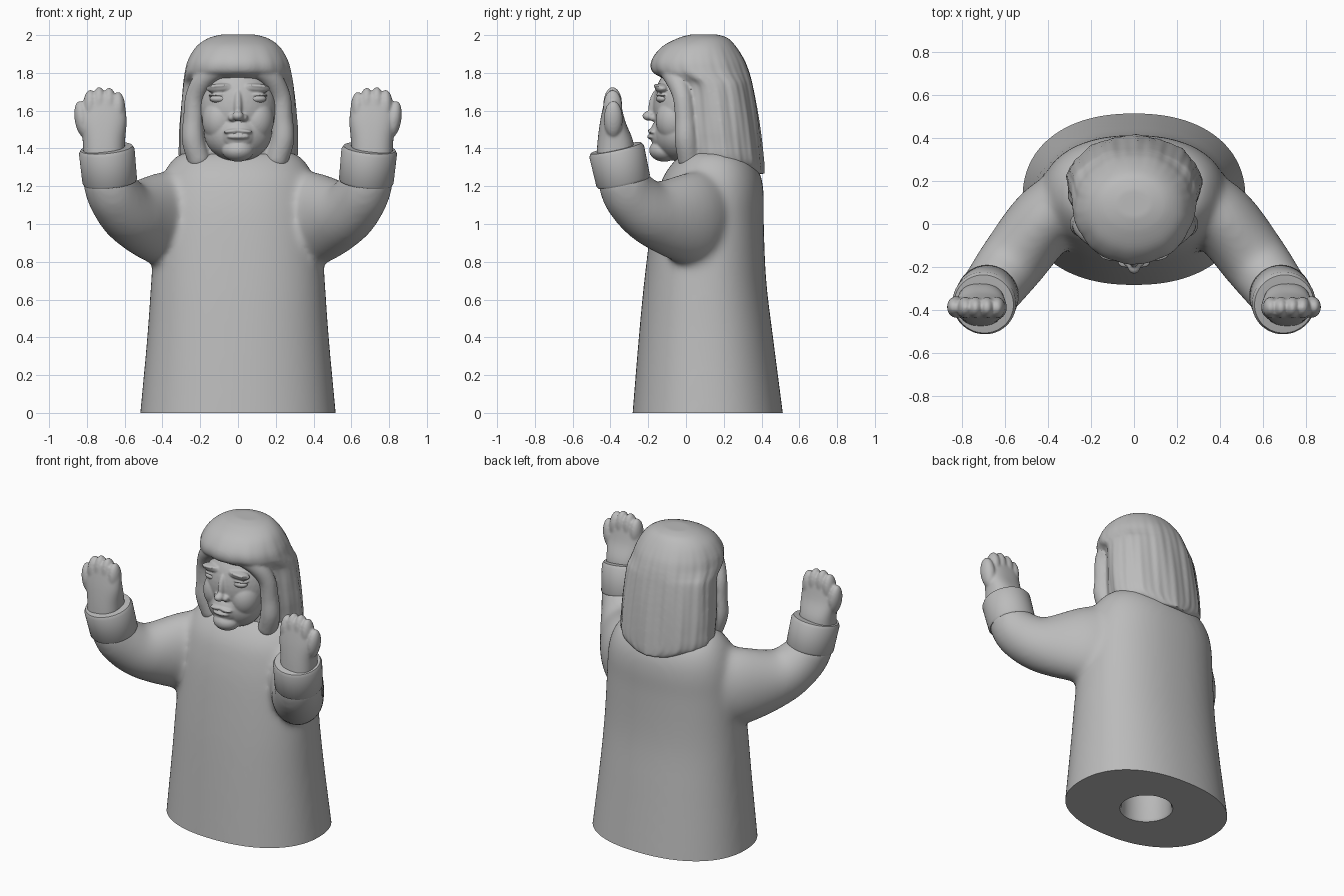
import bpy
import bmesh
from math import sin, cos, pi, copysign
from mathutils import Matrix, Vector, Euler

cube = bpy.data.objects.get("Cube")
if cube:
    bpy.data.objects.remove(cube, do_unlink=True)

grey = bpy.data.materials.new("plain_grey")
grey.use_nodes = True
GREY = (0.5, 0.5, 0.5, 1)
grey.diffuse_color = GREY
grey.node_tree.nodes["Principled BSDF"].inputs["Base Color"].default_value = GREY


def spline(rows, steps):
    """Smooth path through rows of numbers."""
    out = []
    last = len(rows) - 1
    for i in range(last):
        a, b, c, d = rows[max(i - 1, 0)], rows[i], rows[i + 1], rows[min(i + 2, last)]
        for s in range(steps):
            t = s / steps
            out.append([q + 0.5 * t * (r - p + t * (2 * p - 5 * q + 4 * r - u + t * (3 * (q - r) + u - p)))
                        for p, q, r, u in zip(a, b, c, d)])
    return out + [list(rows[-1])]


def loft(bm, rings, power=2.0, seg=64, cx=0.0, matrix=None, ripple=None):
    """Skin rounded rings given as (z, half width, front y, back y)."""
    loops = []
    for z, hx, y0, y1 in rings:
        loop = []
        for k in range(seg):
            a = 2 * pi * k / seg
            f = 1 + (ripple(a, z) if ripple else 0)
            x = hx * f * copysign(abs(cos(a)) ** (2 / power), cos(a))
            y = (y1 - y0) / 2 * f * copysign(abs(sin(a)) ** (2 / power), sin(a))
            co = Vector((cx + x, (y0 + y1) / 2 + y, z))
            loop.append(bm.verts.new(matrix @ co if matrix else co))
        loops.append(loop)
    for lo, hi in zip(loops, loops[1:]):
        for k in range(seg):
            n = (k + 1) % seg
            bm.faces.new((lo[k], lo[n], hi[n], hi[k]))
    bm.faces.new(loops[0][::-1])
    bm.faces.new(loops[-1])


def blob(bm, centre, radii, tilt=(0, 0, 0)):
    m = Matrix.LocRotScale(Vector(centre), Euler(tilt), Vector(radii))
    bmesh.ops.create_icosphere(bm, subdivisions=4, radius=1, matrix=m)


def pair(bm, centre, radii, tilt=0.0):
    for s in (1, -1):
        blob(bm, (s * centre[0], *centre[1:]), radii, (0, s * tilt, 0))


def finish(name, bm, voxel=0, smooth=0, cutters=()):
    """Fuse the pieces into one skin, soften it, cut it and shade it."""
    bmesh.ops.recalc_face_normals(bm, faces=bm.faces)
    mesh = bpy.data.meshes.new(name)
    bm.to_mesh(mesh)
    bm.free()
    obj = bpy.data.objects.new(name, mesh)
    bpy.context.collection.objects.link(obj)
    if voxel:
        mod = obj.modifiers.new("fuse", 'REMESH')
        mod.mode = 'VOXEL'
        mod.voxel_size = voxel
        mod = obj.modifiers.new("soften", 'SMOOTH')
        mod.factor = 0.5
        mod.iterations = smooth
    for cutter in cutters:
        mod = obj.modifiers.new("cut", 'BOOLEAN')
        mod.operation = 'DIFFERENCE'
        mod.solver = 'EXACT'
        mod.object = cutter
    if obj.modifiers:
        graph = bpy.context.evaluated_depsgraph_get()
        baked = bpy.data.meshes.new_from_object(obj.evaluated_get(graph))
        obj.modifiers.clear()
        obj.data = baked
    obj.data.materials.clear()
    obj.data.materials.append(grey)
    bpy.ops.object.select_all(action='DESELECT')
    obj.select_set(True)
    bpy.context.view_layer.objects.active = obj
    bpy.ops.object.shade_smooth_by_angle(angle=0.7)
    return obj


# Cutters: flat floor and the round socket in the base
bm = bmesh.new()
bmesh.ops.create_cube(bm, size=2, matrix=Matrix.Translation((0, 0, -1)))
floor_cutter = finish("floor_cutter", bm)
bm = bmesh.new()
loft(bm, [(-0.1, 0.16, -0.045, 0.275), (0, 0.16, -0.045, 0.275),
          (0.015, 0.15, -0.035, 0.265), (0.75, 0.15, -0.035, 0.265)])
socket_cutter = finish("socket_cutter", bm)

# Robe with both sleeves blended in
bm = bmesh.new()
robe = [(-0.1, .528, -.29, .525), (0, .518, -.283, .513), (.4, .481, -.25, .461),
        (.7, .46, -.221, .425), (1.0, .44, -.183, .412), (1.15, .425, -.153, .412),
        (1.25, .4, -.12, .398), (1.33, .355, -.065, .36), (1.375, .295, -.01, .3), (1.385, .2, .05, .24)]
loft(bm, spline(robe, 6), power=2.25)
sleeve = [(.22, .14, 1.04, .16, .26), (.4, .03, 1.025, .165, .25), (.56, -.17, 1.05, .157, .175),
          (.65, -.29, 1.145, .144, .15), (.68, -.325, 1.21, .14, .11)]
for x, y, z, r, rz in spline(sleeve, 6):
    pair(bm, (x, y, z), (r, r, rz))
finish("robe", bm, 0.016, 24, (floor_cutter, socket_cutter))
for cutter in (floor_cutter, socket_cutter):
    bpy.data.objects.remove(cutter, do_unlink=True)

# Cuffs and hands
for s, side in ((1, "left"), (-1, "right")):
    bm = bmesh.new()
    turn = Vector((s * 0.1, -0.22, 1)).to_track_quat('Z', 'Y').to_matrix().to_4x4()
    place = Matrix.Translation((s * 0.678, -0.33, 1.217)) @ turn
    profile = [(0, .1), (0, .138), (.012, .145), (.172, .148), (.19, .138), (.193, .09)]
    loft(bm, [(h, r, -r, r) for h, r in profile], matrix=place)
    finish(side + "_cuff", bm)

    bm = bmesh.new()
    palm = [(1.34, .108, -.475, -.27), (1.44, .112, -.468, -.28),
            (1.54, .12, -.455, -.32), (1.63, .112, -.437, -.343), (1.68, .098, -.425, -.353)]
    loft(bm, spline(palm, 5), power=2.4, cx=s * 0.71)
    for x, top in ((.635, 1.695), (.682, 1.717), (.735, 1.72), (.782, 1.705)):
        blob(bm, (s * x, -.388, top - .085), (.038, .05, .09))
    blob(bm, (s * .825, -.385, 1.555), (.04, .05, .098), (0, s * 0.15, 0))
    finish(side + "_hand", bm, 0.007, 7)

# Face
bm = bmesh.new()
blob(bm, (0, .025, 1.62), (.21, .2, .25))
blob(bm, (0, -.03, 1.485), (.18, .145, .155))
blob(bm, (0, -.115, 1.39), (.085, .08, .06))        # chin
blob(bm, (0, -.115, 1.475), (.1, .075, .09))        # muzzle
pair(bm, (.095, -.06, 1.55), (.095, .1, .12))       # cheeks
blob(bm, (0, -.16, 1.635), (.024, .037, .085), (-0.2, 0, 0))  # nose bridge
blob(bm, (0, -.195, 1.572), (.03, .036, .026))      # nose tip
pair(bm, (.03, -.17, 1.563), (.022, .028, .02))     # nostrils
pair(bm, (.03, -.178, 1.492), (.048, .026, .012), 0.12)  # upper lip
blob(bm, (0, -.176, 1.462), (.06, .03, .015))       # lower lip
pair(bm, (.09, -.125, 1.72), (.08, .04, .026), 0.05)     # brow ridge
pair(bm, (.1, -.138, 1.732), (.065, .034, .01), 0.08)    # eyebrows
pair(bm, (.098, -.118, 1.684), (.06, .042, .009), 0.05)  # upper lids
finish("face", bm, 0.006, 6)
bm = bmesh.new()
pair(bm, (.098, -.122, 1.663), (.052, .036, .024))
finish("eyes", bm)


# Hair with a fringe, long back and rippled strands
def strands(a, z):
    fade = min(1, max(0, (1.98 - z) / 0.25))
    back = 0.55 + 0.45 * sin(a)
    return fade * (0.009 * back * sin(34 * a) + 0.013 * sin(9 * a + 5 * z) + 0.008 * sin(17 * a - 4 * z))


bm = bmesh.new()
hair = [(1.265, .16, .1, .414), (1.32, .295, .0, .41), (1.45, .312, -.03, .397),
        (1.6, .305, -.045, .377), (1.73, .293, -.06, .354), (1.775, .287, -.13, .344),
        (1.81, .28, -.18, .334), (1.87, .263, -.18, .31), (1.94, .22, -.125, .265),
        (1.985, .155, -.04, .22), (2.004, .08, .03, .16)]
loft(bm, spline(hair, 5), power=2.05, seg=192, ripple=strands)
# Curtains that run from the fringe down beside the face
curtain = [(.08, -.11, 1.835, .05), (.17, -.06, 1.775, .055), (.225, -.02, 1.68, .052),
           (.236, -.005, 1.56, .054), (.238, .0, 1.45, .06), (.21, .015, 1.35, .06)]
for x, y, z, r in spline(curtain, 8):
    pair(bm, (x, y, z), (r, r, r))
finish("hair", bm, 0.009, 4)
